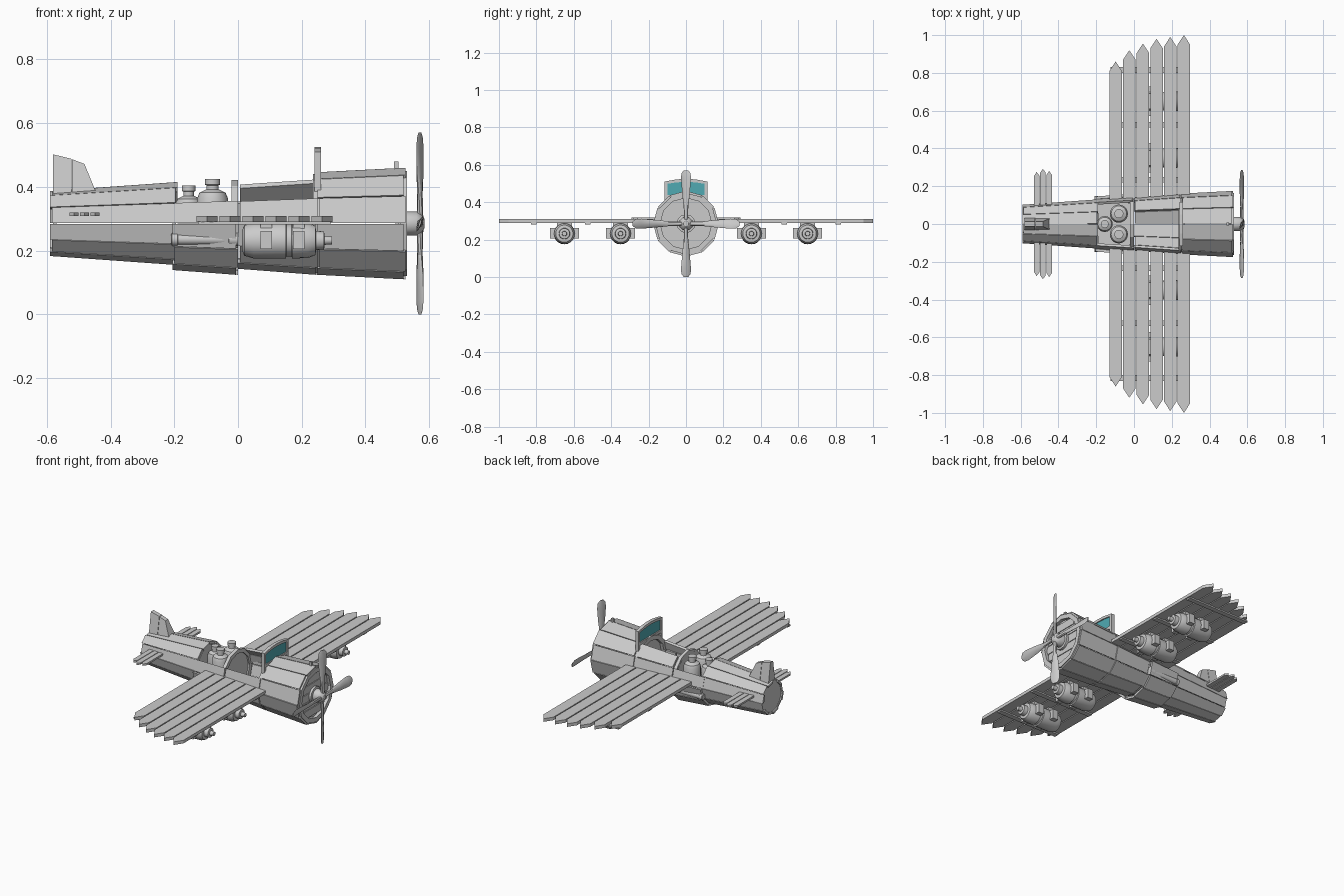
import bpy
from math import sin, cos, pi, radians
from mathutils import Vector, Matrix

if "Cube" in bpy.data.objects:
    bpy.data.objects.remove(bpy.data.objects["Cube"], do_unlink=True)


def material(name, color):
    m = bpy.data.materials.new(name)
    m.use_nodes = True
    m.diffuse_color = color
    m.node_tree.nodes["Principled BSDF"].inputs["Base Color"].default_value = color
    return m


GREY = material("plain grey", (0.6, 0.6, 0.6, 1))
TEAL = material("teal glass", (0.08, 0.4, 0.45, 1))
AXIS = 0.285          # height of the fuselage axis
SIDES = 12


def loft(name, rings, mat=GREY, smooth=False):
    """Join equal-length rings of points into a capped solid."""
    n = len(rings[0])
    verts = [tuple(p) for r in rings for p in r]
    faces = [(k * n + i, k * n + (i + 1) % n, (k + 1) * n + (i + 1) % n, (k + 1) * n + i)
             for k in range(len(rings) - 1) for i in range(n)]
    faces += [tuple(reversed(range(n))), tuple(range(len(verts) - n, len(verts)))]
    me = bpy.data.meshes.new(name)
    me.from_pydata(verts, [], faces)
    me.materials.append(mat)
    ob = bpy.data.objects.new(name, me)
    bpy.context.collection.objects.link(ob)
    bpy.context.view_layer.objects.active = ob
    for o in bpy.context.selected_objects:
        o.select_set(False)
    ob.select_set(True)
    bpy.ops.object.mode_set(mode='EDIT')
    bpy.ops.mesh.select_all(action='SELECT')
    bpy.ops.mesh.normals_make_consistent(inside=False)
    bpy.ops.object.mode_set(mode='OBJECT')
    if smooth:
        bpy.ops.object.shade_smooth_by_angle(angle=radians(35))
    return ob


def box(name, x, y, z, mat=GREY):
    return loft(name, [[(x[0], b, c) for b, c in
                        ((y[0], z[0]), (y[1], z[0]), (y[1], z[1]), (y[0], z[1]))],
                       [(x[1], b, c) for b, c in
                        ((y[0], z[0]), (y[1], z[0]), (y[1], z[1]), (y[0], z[1]))]], mat)


def lathe(name, profile, origin, axis='X', sides=20, mat=GREY, smooth=True):
    """Turn (distance, radius) pairs about an axis through origin."""
    rings = []
    for d, r in profile:
        ring = []
        for i in range(sides):
            a = 2 * pi * i / sides
            u, v = r * cos(a), r * sin(a)
            ring.append(Vector(origin) + Vector((d, u, v) if axis == 'X' else (u, v, d)))
        rings.append(ring)
    return loft(name, rings, mat, smooth)


def hull(name, x0, x1, r0, r1, first, last, thick=0.014):
    """Run of tapered planks laid round the fuselage axis."""
    for i in range(first, last):
        a, b = [2 * pi * (i + t) / SIDES for t in (0.02, 0.98)]
        slip = 0.006 * (i % 2)
        rings = []
        for x, r in ((x0 + slip, r0), (x1 + slip - 0.006, r1)):
            rings.append([(x, q * cos(t), AXIS + q * sin(t))
                          for q, t in ((r, a), (r, b), (r - thick, b), (r - thick, a))])
        loft(f"{name}_plank_{i}", rings)


def ring(name, x0, x1, outer, inner):
    """Flat-sided hoop round the fuselage axis."""
    prof = [(x0, inner), (x0, outer), (x1, outer), (x1, inner)]
    for i in range(SIDES):
        loft(f"{name}_{i}", [[(x, r * cos(t), AXIS + r * sin(t)) for x, r in prof]
                             for t in (2 * pi * i / SIDES, 2 * pi * (i + 1) / SIDES)])


def pointed_plank(name, x, width, y0, y1, z0, z1, tip):
    h = width / 2
    s = 1 if y1 > y0 else -1
    outline = [(x - h, y0), (x + h, y0), (x + h, y1 - s * tip), (x, y1), (x - h, y1 - s * tip)]
    loft(name, [[(a, b, z) for a, b in outline] for z in (z0, z1)])


# Fuselage: closed nose and tail, open-topped middle
hull("nose", 0.25, 0.525, 0.161, 0.175, 0, 12)
hull("cockpit", 0.0, 0.25, 0.142, 0.161, 5, 14)
hull("mid", -0.205, 0.0, 0.146, 0.161, 6, 12)
hull("mid_side", -0.205, 0.0, 0.131, 0.145, 5, 6)
hull("mid_side", -0.205, 0.0, 0.131, 0.145, 12, 13)
hull("tail", -0.59, -0.19, 0.102, 0.130, 0, 12)
for label, x, r in (("tail", -0.575, 0.092), ("tail_front", -0.20, 0.115),
                    ("seat_back", -0.015, 0.125), ("dash", 0.262, 0.15), ("nose", 0.50, 0.16)):
    lathe(label + "_bulkhead", [(-0.006, r), (0.006, r)], (x, 0, AXIS), sides=SIDES, smooth=False)
ring("seat_back_hoop", -0.02, 0.0, 0.136, 0.112)
ring("dash_hoop", 0.235, 0.255, 0.155, 0.128)
ring("nose_hoop", 0.51, 0.53, 0.165, 0.138)
for k in range(-2, 3):
    half = 0.138 - 0.012 * k * k
    box(f"nose_slat_{k}", (0.506, 0.514), (-half, half),
        (AXIS + k * 0.05 - 0.023, AXIS + k * 0.05 + 0.023))
box("rear_deck", (-0.19, -0.02), (-0.11, 0.11), (0.285, 0.30))
box("gun_sight", (0.49, 0.503), (-0.007, 0.007), (0.44, 0.48))

# Propeller and hub
lathe("propeller_hub", [(0.505, 0.05), (0.528, 0.05), (0.53, 0.038), (0.56, 0.038),
                        (0.575, 0.03), (0.586, 0.014)], (0, 0, AXIS), sides=12)
for k in range(4):
    turn = Matrix.Rotation(k * pi / 2, 3, 'X')
    rings = []
    for d, w, t, twist in ((0.02, 0.011, 0.010, 0), (0.08, 0.012, 0.009, 0.2),
                           (0.16, 0.022, 0.007, 0.45), (0.24, 0.029, 0.005, 0.4),
                           (0.27, 0.026, 0.004, 0.35), (0.285, 0.012, 0.003, 0.3)):
        sect = []
        for i in range(8):
            u, v = w * cos(i * pi / 4), t * sin(i * pi / 4)
            p = Vector((u * sin(twist) + v * cos(twist), u * cos(twist) - v * sin(twist), d))
            sect.append(turn @ p + Vector((0.571, 0, AXIS)))
        rings.append(sect)
    loft(f"propeller_blade_{k}", rings, smooth=True)

# Wings, tailplanes, pods and exhausts, mirrored left to right
wing_spans = (0.86, 0.92, 0.955, 0.98, 0.99, 1.0)
for s, side in ((1, "left"), (-1, "right")):
    for i, span in enumerate(wing_spans):
        pointed_plank(f"{side}_wing_plank_{i}", -0.097 + 0.0722 * i, 0.066,
                      s * 0.125, s * span, 0.290, 0.309, 0.05)
    for y in (0.22, 0.51, 0.8):
        box(f"{side}_wing_batten", (-0.125, 0.29), sorted((s * y, s * (y + 0.03))), (0.282, 0.291))
    for i, span in enumerate((0.275, 0.292, 0.28)):
        pointed_plank(f"{side}_tailplane_plank_{i}", -0.515 + 0.033 * i, 0.029,
                      s * 0.08, s * span, 0.308, 0.319, 0.02)
    for y in (0.35, 0.65):
        o = (0, s * y, 0.232)
        lathe(f"{side}_pod_tank", [(0.012, 0.03), (0.02, 0.048), (0.05, 0.057), (0.15, 0.057),
                                   (0.152, 0.05), (0.168, 0.05), (0.17, 0.057), (0.22, 0.055),
                                   (0.243, 0.046), (0.245, 0.03), (0.27, 0.028), (0.272, 0.014),
                                   (0.295, 0.012)], o)
        for x in (0.088, 0.19):
            box(f"{side}_pod_strap", (x - 0.018, x + 0.018),
                (s * y - 0.078, s * y + 0.078), (0.205, 0.262))
            box(f"{side}_pod_mount", (x - 0.018, x + 0.018),
                (s * y - 0.04, s * y + 0.04), (0.26, 0.292))
    lathe(f"{side}_exhaust", [(-0.21, 0.016), (-0.207, 0.02), (-0.19, 0.02), (-0.188, 0.017),
                              (-0.03, 0.017), (-0.028, 0.021), (0.0, 0.021)],
          (0, s * 0.128, 0.235), sides=14)

# Upright tanks behind the cockpit
for x, y, r, top in ((-0.155, 0.0, 0.042, 0.37), (-0.08, 0.055, 0.048, 0.39),
                     (-0.08, -0.055, 0.048, 0.39)):
    lathe("upright_tank", [(0.295, r), (top - 0.025, r), (top - 0.008, r * 0.85), (top, r * 0.5),
                           (top + 0.002, r * 0.4), (top + 0.015, r * 0.4),
                           (top + 0.017, r * 0.5), (top + 0.035, r * 0.5)],
          (x, y, 0), axis='Z')

# Windshield: posts, sill, peaked header and glass
for s in (1, -1):
    box("windshield_post", (0.24, 0.26), sorted((s * 0.1, s * 0.116)), (0.385, 0.508))
    loft("windshield_header", [[(x, s * y, z) for y, z in
                                ((0, 0.509), (0, 0.525), (0.05, 0.522), (0.116, 0.51),
                                 (0.116, 0.496), (0.05, 0.506))] for x in (0.24, 0.26)])
box("windshield_sill", (0.24, 0.26), (-0.1, 0.1), (0.42, 0.438))
loft("windshield_glass", [[(x, y, z) for y, z in
                           ((-0.102, 0.43), (0.102, 0.43), (0.102, 0.5), (0.05, 0.51),
                            (-0.05, 0.51), (-0.102, 0.5))] for x in (0.246, 0.254)], TEAL)

# Tail fin: rudder and leading wedge, thinner toward the top
for label, foot, head in (("rudder", (-0.58, -0.523), ((-0.58, 0.502), (-0.523, 0.488))),
                          ("fin", (-0.521, -0.44), ((-0.521, 0.487), (-0.482, 0.472)))):
    loft(label, [[(foot[0], w, 0.37), (foot[1], w, 0.37), (foot[1], w, 0.385)][:2]
                 + [(foot[1], -w, 0.37), (foot[0], -w, 0.37)] for w in (0.033,)]
         + [[(head[0][0], 0.013, head[0][1]), (head[1][0], 0.013, head[1][1]),
             (head[1][0], -0.013, head[1][1]), (head[0][0], -0.013, head[0][1])]])
